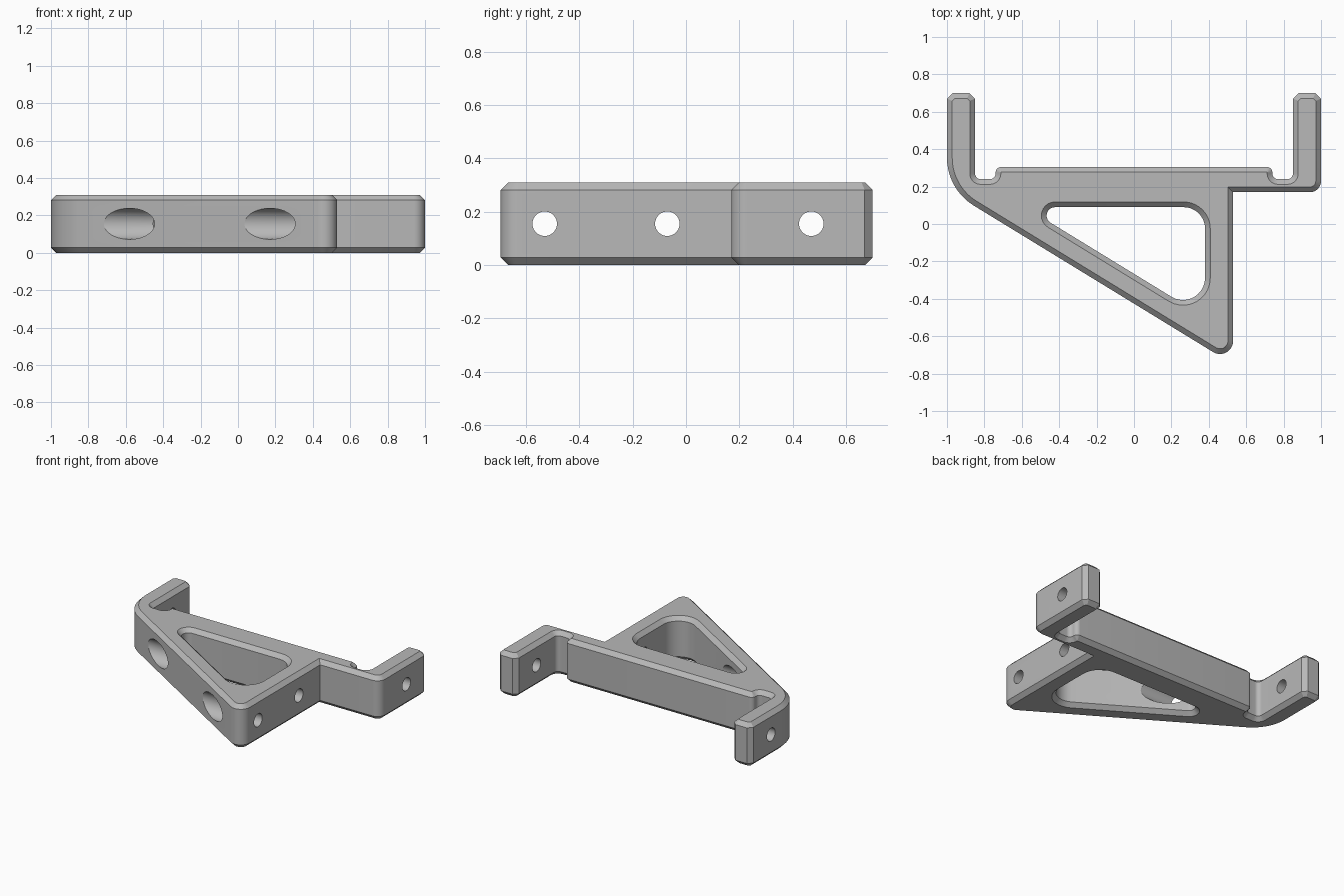
import bpy, bmesh, math
from mathutils import Vector

if "Cube" in bpy.data.objects:
    bpy.data.objects.remove(bpy.data.objects["Cube"])

HEIGHT, CHAMFER, MID = 0.31, 0.028, 0.155
grey = bpy.data.materials.new("plain grey")
grey.use_nodes = True
grey.diffuse_color = (0.48, 0.48, 0.48, 1)
grey.node_tree.nodes["Principled BSDF"].inputs["Base Color"].default_value = grey.diffuse_color


def outline(corners, inset, segs=10):
    """Inset a counter-clockwise (x, y, radius) outline and round its corners."""
    pts = []
    n = len(corners)
    for i, (x, y, r) in enumerate(corners):
        p = Vector((x, y))
        a = (p - Vector(corners[i - 1][:2])).normalized()
        b = (Vector(corners[(i + 1) % n][:2]) - p).normalized()
        na, nb = Vector((-a.y, a.x)), Vector((-b.y, b.x))
        miter = (na + nb) / (1 + na.dot(nb))
        p = p + miter * inset
        if r == 0:
            pts.append(p)
            continue
        turn = math.atan2(a.x * b.y - a.y * b.x, a.dot(b))
        side = math.copysign(1, turn)
        r = max(r - side * inset, 0.002)
        centre = p + miter * r * side
        start = -na * r * side
        for k in range(segs + 1):
            t = turn * k / segs
            c, s = math.cos(t), math.sin(t)
            pts.append(centre + Vector((start.x * c - start.y * s, start.x * s + start.y * c)))
    return pts


def layered_solid(name, corners, layers):
    """Join outlines stacked at (z, inset) into a closed solid."""
    bm = bmesh.new()
    rings = [[bm.verts.new((p.x, p.y, z)) for p in outline(corners, inset)] for z, inset in layers]
    for low, high in zip(rings, rings[1:]):
        for i in range(len(low)):
            bm.faces.new((low[i - 1], low[i], high[i], high[i - 1]))
    bm.faces.new(rings[0][::-1])
    bm.faces.new(rings[-1])
    bmesh.ops.recalc_face_normals(bm, faces=bm.faces)
    mesh = bpy.data.meshes.new(name)
    bm.to_mesh(mesh)
    bm.free()
    mesh.materials.append(grey)
    obj = bpy.data.objects.new(name, mesh)
    bpy.context.collection.objects.link(obj)
    return obj


def bore(name, x0, x1, y, radius):
    """Cylinder cutter along x at mid height."""
    bpy.ops.mesh.primitive_cylinder_add(vertices=40, radius=radius, depth=x1 - x0,
                                        location=((x0 + x1) / 2, y, MID),
                                        rotation=(0, math.pi / 2, 0))
    obj = bpy.context.object
    obj.name = name
    obj.data.materials.append(grey)
    return obj


# Back edge: one arm end and notch, mirrored for the other side
arm_and_notch = [(0.97, 0.7, 0), (0.88, 0.7, 0), (0.85, 0.67, 0),
                 (0.85, 0.24, 0.03), (0.74, 0.24, 0.03), (0.74, 0.305, 0.03)]
mirrored = [(-x, y, r) for x, y, r in reversed(arm_and_notch)]
body = ([(1, 0.17, 0.06), (1, 0.67, 0)] + arm_and_notch + mirrored +
        [(-1, 0.67, 0), (-1, 0.186, 0.3), (0.53, -0.75, 0.07), (0.53, 0.17, 0)])
bracket = layered_solid("bracket", body, [(0, CHAMFER), (CHAMFER, 0),
                                          (HEIGHT - CHAMFER, 0), (HEIGHT, CHAMFER)])

# Triangular window with flared rims
window = [(-0.582, 0.09, 0.045), (0.38, -0.499, 0.118), (0.38, 0.09, 0.115)]
over = 0.01
flare = -(CHAMFER + over)
cutters = [layered_solid("window_cutter", window,
                         [(-over, flare), (CHAMFER, 0),
                          (HEIGHT - CHAMFER, 0), (HEIGHT + over, flare)])]

# Screw holes, with wide bores entering from the sloping side
for y in (-0.53, -0.07):
    cutters.append(bore("screw_cutter", 0.3, 0.7, y, 0.046))
    cutters.append(bore("wide_bore_cutter", -1.2, 0.38, y, 0.083))
cutters.append(bore("arm_hole_cutter", -1.2, 1.2, 0.47, 0.046))

bpy.ops.object.select_all(action='DESELECT')
bpy.context.view_layer.objects.active = bracket
bracket.select_set(True)
for cutter in cutters:
    cutter.hide_render = True
    mod = bracket.modifiers.new("cut", 'BOOLEAN')
    mod.operation = 'DIFFERENCE'
    mod.solver = 'EXACT'
    mod.object = cutter
    bpy.ops.object.modifier_apply(modifier=mod.name)
    bpy.data.objects.remove(cutter)

bpy.ops.object.shade_smooth_by_angle(angle=math.radians(30))
